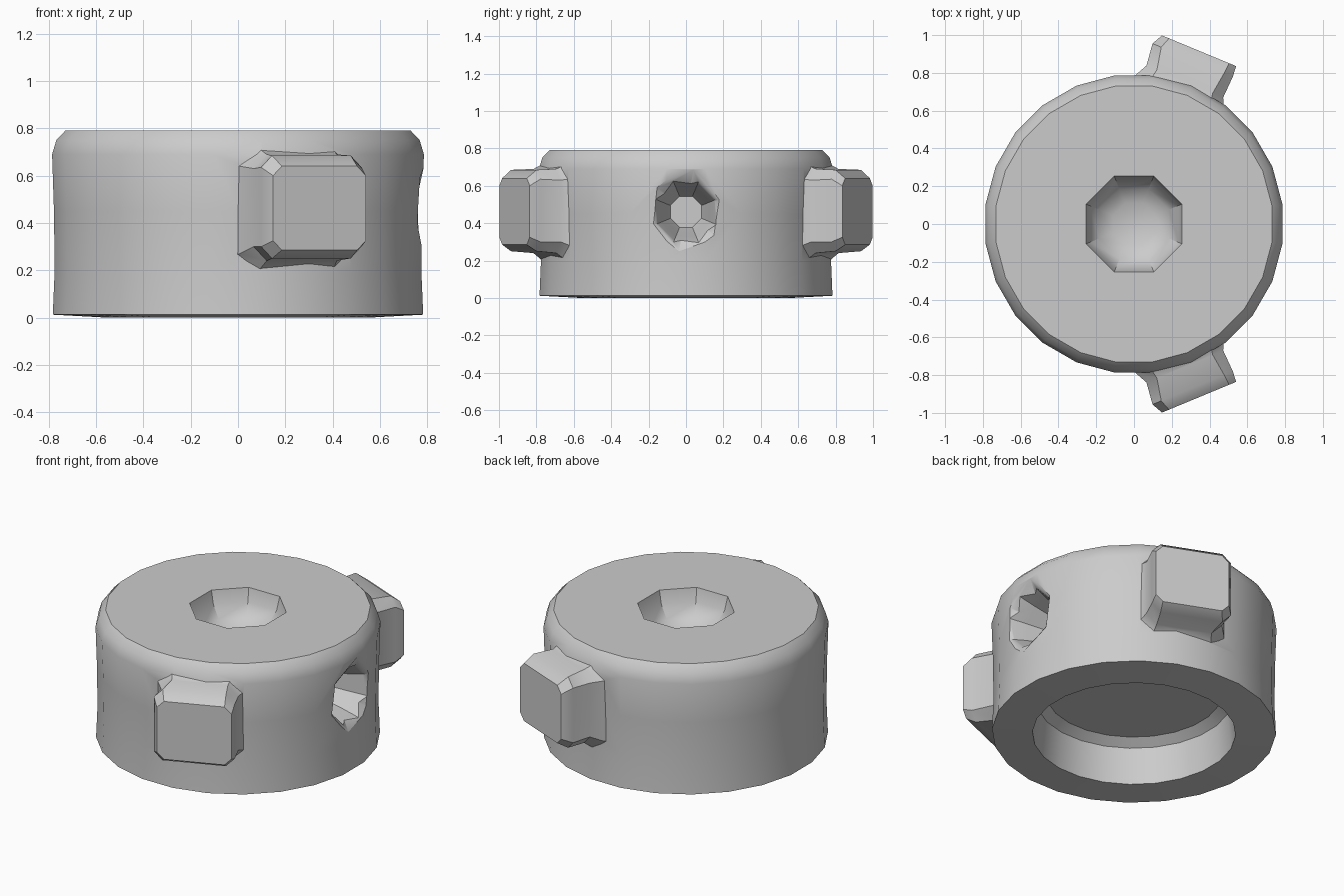
import bpy, bmesh, math
from mathutils import Matrix, Vector

cube = bpy.data.objects.get("Cube")
if cube:
    bpy.data.objects.remove(cube, do_unlink=True)

grey = bpy.data.materials.new("plain grey")
grey.use_nodes = True
colour = (0.6, 0.6, 0.6, 1)
grey.diffuse_color = colour
grey.node_tree.nodes["Principled BSDF"].inputs["Base Color"].default_value = colour


def loft(name, rings, matrix=Matrix()):
    """Skin a list of point rings into a closed solid."""
    bm = bmesh.new()
    loops = [[bm.verts.new(matrix @ Vector(p)) for p in ring] for ring in rings]
    n = len(loops[0])
    for a, b in zip(loops, loops[1:]):
        for i in range(n):
            j = (i + 1) % n
            bm.faces.new((a[i], a[j], b[j], b[i]))
    bm.faces.new(loops[0])
    bm.faces.new(loops[-1])
    bmesh.ops.recalc_face_normals(bm, faces=bm.faces)
    mesh = bpy.data.meshes.new(name)
    bm.to_mesh(mesh)
    bm.free()
    mesh.materials.append(grey)
    obj = bpy.data.objects.new(name, mesh)
    bpy.context.collection.objects.link(obj)
    return obj


def lathe(name, profile, sides, matrix=Matrix()):
    """Turn (radius, height) points around z, with flats facing the axes."""
    angles = [2 * math.pi * (i + 0.5) / sides for i in range(sides)]
    rings = [[(r * math.cos(a), r * math.sin(a), z) for a in angles]
             for r, z in profile]
    return loft(name, rings, matrix)


def lug_ring(d, w0, w1, z0, z1, cut):
    """Rectangle with cut corners, at distance d from the axis."""
    return [(d, w0 + cut, z0), (d, w1 - cut, z0), (d, w1, z0 + cut),
            (d, w1, z1 - cut), (d, w1 - cut, z1), (d, w0 + cut, z1),
            (d, w0, z1 - cut), (d, w0, z0 + cut)]


def combine(target, tool, operation):
    mod = target.modifiers.new(operation.lower(), 'BOOLEAN')
    mod.operation = operation
    mod.solver = 'EXACT'
    mod.object = tool
    bpy.context.view_layer.objects.active = target
    bpy.ops.object.modifier_apply(modifier=mod.name)
    bpy.data.objects.remove(tool, do_unlink=True)


# Drum with chamfered top rim and a wide recess underneath
body = lathe("drum_body", [(0.49, 0.26), (0.545, 0.22), (0.565, 0), (0.79, 0.012),
                           (0.782, 0.2), (0.785, 0.45), (0.793, 0.69),
                           (0.775, 0.75), (0.737, 0.79)], 24)

# Two flared side lugs, mirrored front to back
sections = [(0.62, -0.32, 0.24, 0.15, 0.75, 0.10),
            (0.73, -0.295, 0.21, 0.19, 0.72, 0.08),
            (0.80, -0.26, 0.18, 0.24, 0.69, 0.06),
            (0.92, -0.275, 0.185, 0.25, 0.685, 0.05),
            (0.979, -0.245, 0.18, 0.285, 0.64, 0.04)]
turn = Matrix.Rotation(math.radians(-67.5), 4, 'Z')
for side, flip in (("front", 1), ("back", -1)):
    mirror = Matrix.Diagonal((1, flip, 1, 1))
    lug = loft(side + "_lug", [lug_ring(*s) for s in sections], mirror @ turn)
    combine(body, lug, 'UNION')

# Octagonal bowl in the top
bowl = lathe("bowl_cutter", [(0.285, 0.84), (0.275, 0.79), (0.255, 0.71),
                             (0.20, 0.64), (0.12, 0.60)], 8)
combine(body, bowl, 'DIFFERENCE')

# Stepped hole on the left side, in a shallow six-sided dish
to_side = Matrix.Translation((0, 0, 0.46)) @ Matrix.Rotation(math.pi / 2, 4, 'Y')
dish = lathe("dish_cutter", [(0.30, 0.83), (0.14, 0.73)], 6,
             to_side @ Matrix.Rotation(math.radians(20), 4, 'Z'))
combine(body, dish, 'DIFFERENCE')
hole = lathe("hole_cutter", [(0.19, 0.80), (0.165, 0.74), (0.14, 0.67),
                             (0.12, 0.60), (0.09, 0.52)], 8, to_side)
combine(body, hole, 'DIFFERENCE')

bpy.ops.object.select_all(action='DESELECT')
body.select_set(True)
bpy.context.view_layer.objects.active = body
bpy.ops.object.shade_smooth_by_angle(angle=math.radians(35))
